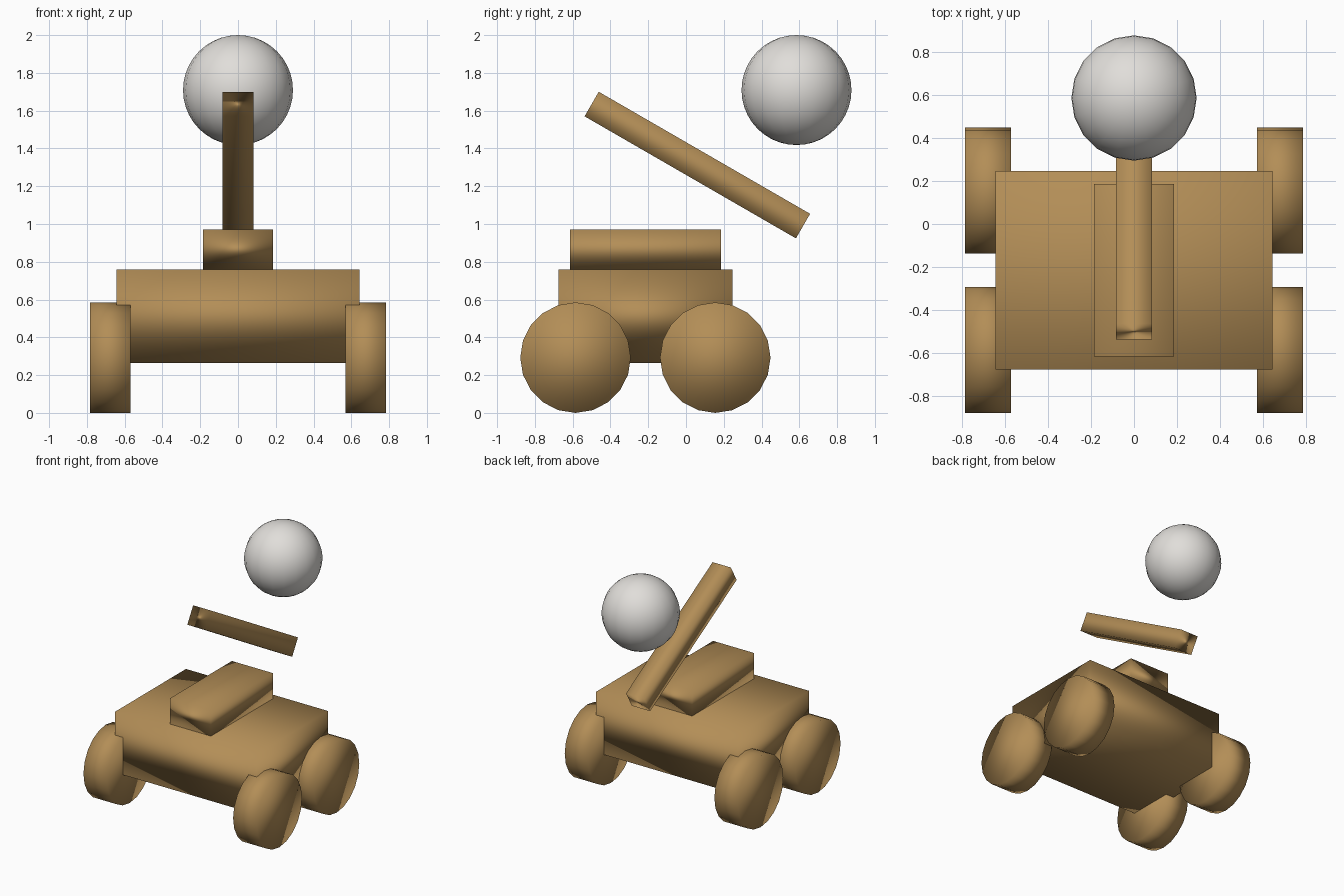
import bpy, math

if "Cube" in bpy.data.objects:
    bpy.data.objects.remove(bpy.data.objects["Cube"])

def material(name, rgb):
    m = bpy.data.materials.new(name)
    m.diffuse_color = (*rgb, 1)
    m.use_nodes = True
    m.node_tree.nodes["Principled BSDF"].inputs["Base Color"].default_value = m.diffuse_color
    return m

tan = material("tan_brown", (0.45, 0.27, 0.095))
pale = material("pale_grey", (0.75, 0.73, 0.70))

def finish(name, mat):
    ob = bpy.context.object
    ob.name = name
    ob.data.materials.append(mat)
    bpy.ops.object.shade_smooth()   # soft shading across every edge
    return ob

def box(name, centre, size, tilt=0):
    bpy.ops.mesh.primitive_cube_add(size=1, location=centre)
    ob = finish(name, tan)
    ob.scale = size
    ob.rotation_euler.x = tilt
    return ob

# Hull and the raised block on top
box("hull", (0, -0.215, 0.512), (1.285, 0.92, 0.495))
box("turret", (0, -0.215, 0.865), (0.37, 0.80, 0.21))

# Floating barrel, front end tilted up
box("barrel", (0, 0.06, 1.312), (0.165, 1.292, 0.15), math.radians(-30))

# Four wheels
R = 0.2925
for side, x in (("left", -0.677), ("right", 0.677)):
    for end, y in (("front", -0.585), ("rear", 0.155)):
        bpy.ops.mesh.primitive_cylinder_add(vertices=20, radius=R, depth=0.214,
                                            location=(x, y, R),
                                            rotation=(0, math.pi / 2, 0))
        finish(f"wheel_{end}_{side}", tan)

# Floating ball
bpy.ops.mesh.primitive_uv_sphere_add(segments=20, ring_count=20, radius=0.291,
                                     location=(0, 0.585, 1.709))
finish("ball", pale)
